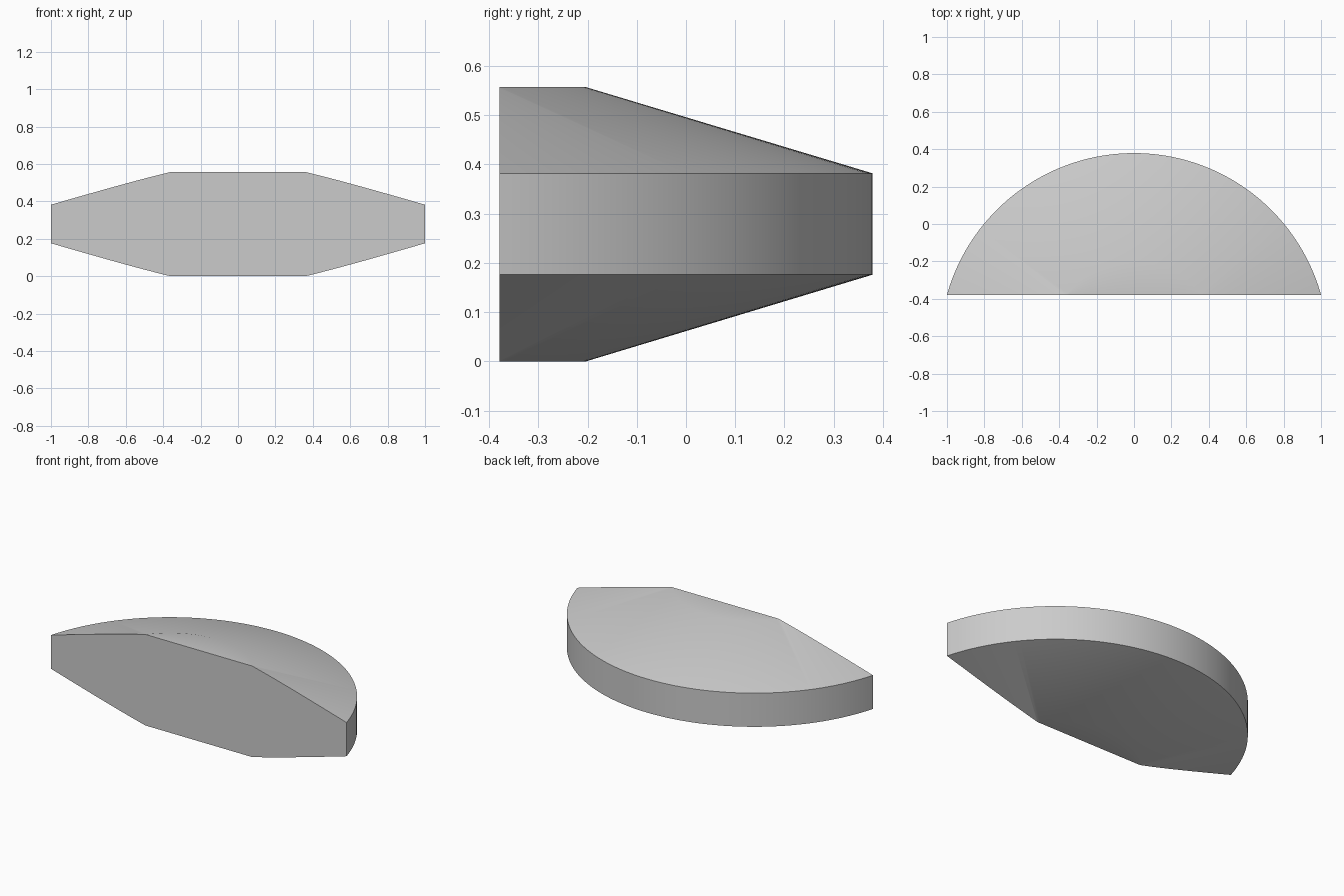
import bpy
import bmesh
import math
from mathutils import Matrix, Vector

if "Cube" in bpy.data.objects:
    bpy.data.objects.remove(bpy.data.objects["Cube"], do_unlink=True)

# Overall dimensions
HALF_DEPTH = 0.379
RIM_RADIUS = 1.039
CAP_RADIUS = 0.457
HEIGHT = 0.557
RIM_LOW, RIM_HIGH = 0.176, 0.382
SEGMENTS = 192
centre = Vector((0, HALF_DEPTH - RIM_RADIUS, 0))

# Plain grey material
grey = bpy.data.materials.new("plain grey")
grey.use_nodes = True
colour = (0.6, 0.6, 0.6, 1)
grey.diffuse_color = colour
grey.node_tree.nodes["Principled BSDF"].inputs["Base Color"].default_value = colour

# Half profile of the disc: flat cap, cone, rim, cone, flat cap
profile = [(0, 0), (CAP_RADIUS, 0), (RIM_RADIUS, RIM_LOW),
           (RIM_RADIUS, RIM_HIGH), (CAP_RADIUS, HEIGHT), (0, HEIGHT)]
bm = bmesh.new()
verts = [bm.verts.new((r, 0, z)) for r, z in profile]
edges = [bm.edges.new(pair) for pair in zip(verts, verts[1:])]
bmesh.ops.spin(bm, geom=verts + edges, cent=(0, 0, 0), axis=(0, 0, 1),
               angle=math.tau, steps=SEGMENTS)
bmesh.ops.remove_doubles(bm, verts=bm.verts, dist=1e-4)
bmesh.ops.transform(bm, matrix=Matrix.Translation(centre), verts=bm.verts)

# Slice the disc with an upright plane and close the flat front
cut = bmesh.ops.bisect_plane(
    bm, geom=bm.verts[:] + bm.edges[:] + bm.faces[:],
    plane_co=(0, -HALF_DEPTH, 0), plane_no=(0, -1, 0), clear_outer=True)
rim_edges = [e for e in cut["geom_cut"] if isinstance(e, bmesh.types.BMEdge)]
bmesh.ops.contextual_create(bm, geom=rim_edges)
bmesh.ops.recalc_face_normals(bm, faces=bm.faces)

mesh = bpy.data.meshes.new("disc_segment")
bm.to_mesh(mesh)
bm.free()
mesh.materials.append(grey)
segment = bpy.data.objects.new("disc_segment", mesh)
bpy.context.collection.objects.link(segment)

# Smooth curves, crisp rim and front edges
bpy.ops.object.select_all(action='DESELECT')
segment.select_set(True)
bpy.context.view_layer.objects.active = segment
bpy.ops.object.shade_smooth_by_angle(angle=math.radians(30))
